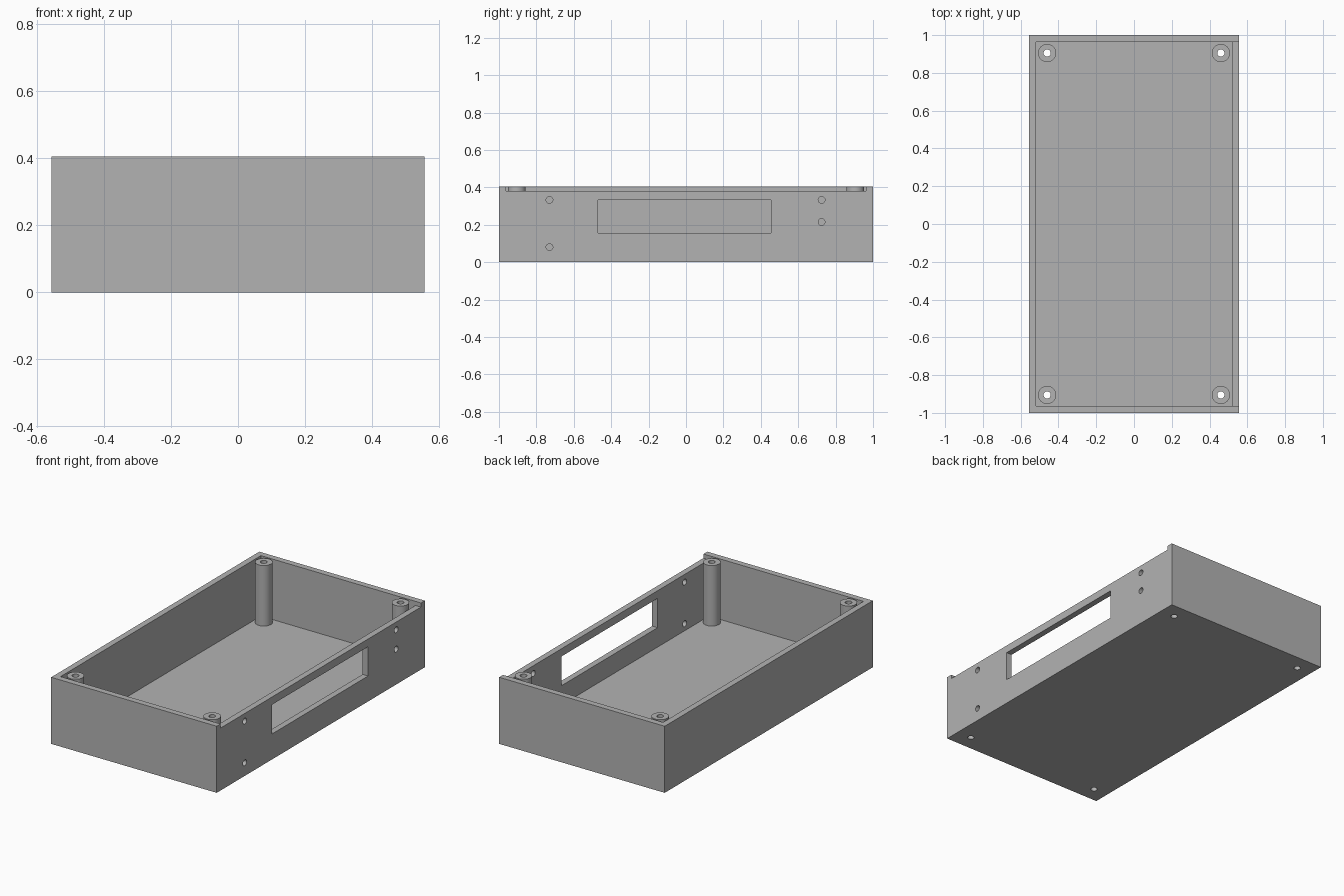
import bpy
import math

if "Cube" in bpy.data.objects:
    bpy.data.objects.remove(bpy.data.objects["Cube"], do_unlink=True)

HALF_X, HALF_Y, HEIGHT = 0.557, 1.0, 0.405
WALL, FLOOR = 0.037, 0.037
LEDGE = 0.38                      # top of the lowered side wall
POST_X, POST_Y = 0.46, 0.905

grey = bpy.data.materials.new("plain grey")
grey.use_nodes = True
grey.diffuse_color = (0.45, 0.45, 0.45, 1)
grey.node_tree.nodes["Principled BSDF"].inputs["Base Color"].default_value = (0.45, 0.45, 0.45, 1)


def box(name, low, high):
    """Box between two opposite corners."""
    center = [(a + b) / 2 for a, b in zip(low, high)]
    bpy.ops.mesh.primitive_cube_add(size=1, location=center)
    ob = bpy.context.object
    ob.name = name
    ob.scale = [b - a for a, b in zip(low, high)]
    bpy.ops.object.transform_apply(location=True, rotation=True, scale=True)
    return ob


def rod(name, center, radius, depth, along_x=False):
    """Round bar, upright or lying along x."""
    turn = (0, math.pi / 2, 0) if along_x else (0, 0, 0)
    bpy.ops.mesh.primitive_cylinder_add(vertices=32, radius=radius, depth=depth,
                                        location=center, rotation=turn)
    ob = bpy.context.object
    ob.name = name
    bpy.ops.object.transform_apply(location=True, rotation=True, scale=True)
    return ob


def cut(target, cutter):
    """Subtract the cutter and delete it."""
    mod = target.modifiers.new("cut", 'BOOLEAN')
    mod.operation = 'DIFFERENCE'
    mod.solver = 'EXACT'
    mod.object = cutter
    bpy.ops.object.select_all(action='DESELECT')
    target.select_set(True)
    bpy.context.view_layer.objects.active = target
    bpy.ops.object.modifier_apply(modifier=mod.name)
    bpy.data.objects.remove(cutter, do_unlink=True)


def finish(ob):
    ob.data.materials.clear()
    ob.data.materials.append(grey)
    bpy.ops.object.select_all(action='DESELECT')
    ob.select_set(True)
    bpy.context.view_layer.objects.active = ob
    bpy.ops.object.shade_smooth_by_angle(angle=math.radians(30))


# Open tray
inner_x, inner_y = HALF_X - WALL, HALF_Y - WALL
tray = box("enclosure_tray", (-HALF_X, -HALF_Y, 0), (HALF_X, HALF_Y, HEIGHT))
cut(tray, box("cavity", (-inner_x, -inner_y, FLOOR), (inner_x, inner_y, 0.6)))

# Lid entry slot along the top of the left wall
cut(tray, box("lid_slot", (0.4, -inner_y, LEDGE), (0.7, inner_y, 0.6)))

# Display window and screw holes in the left wall
cut(tray, box("window", (0.4, -0.47, 0.155), (0.7, 0.455, 0.333)))
for y, z in ((-0.73, 0.333), (-0.73, 0.08), (0.725, 0.333), (0.725, 0.215)):
    cut(tray, rod("screw_hole", (HALF_X, y, z), 0.018, 0.3, along_x=True))

# Hollow corner posts, bored through the floor
for sx, side in ((-1, "right"), (1, "left")):
    for sy, end in ((-1, "front"), (1, "back")):
        x, y = sx * POST_X, sy * POST_Y
        cut(tray, rod("floor_bore", (x, y, 0), 0.019, 0.3))
        bottom = FLOOR - 0.01
        post = rod(f"{end}_{side}_post", (x, y, (bottom + HEIGHT) / 2), 0.048, HEIGHT - bottom)
        cut(post, rod("post_bore", (x, y, 0.2), 0.019, 1))
        finish(post)

finish(tray)
